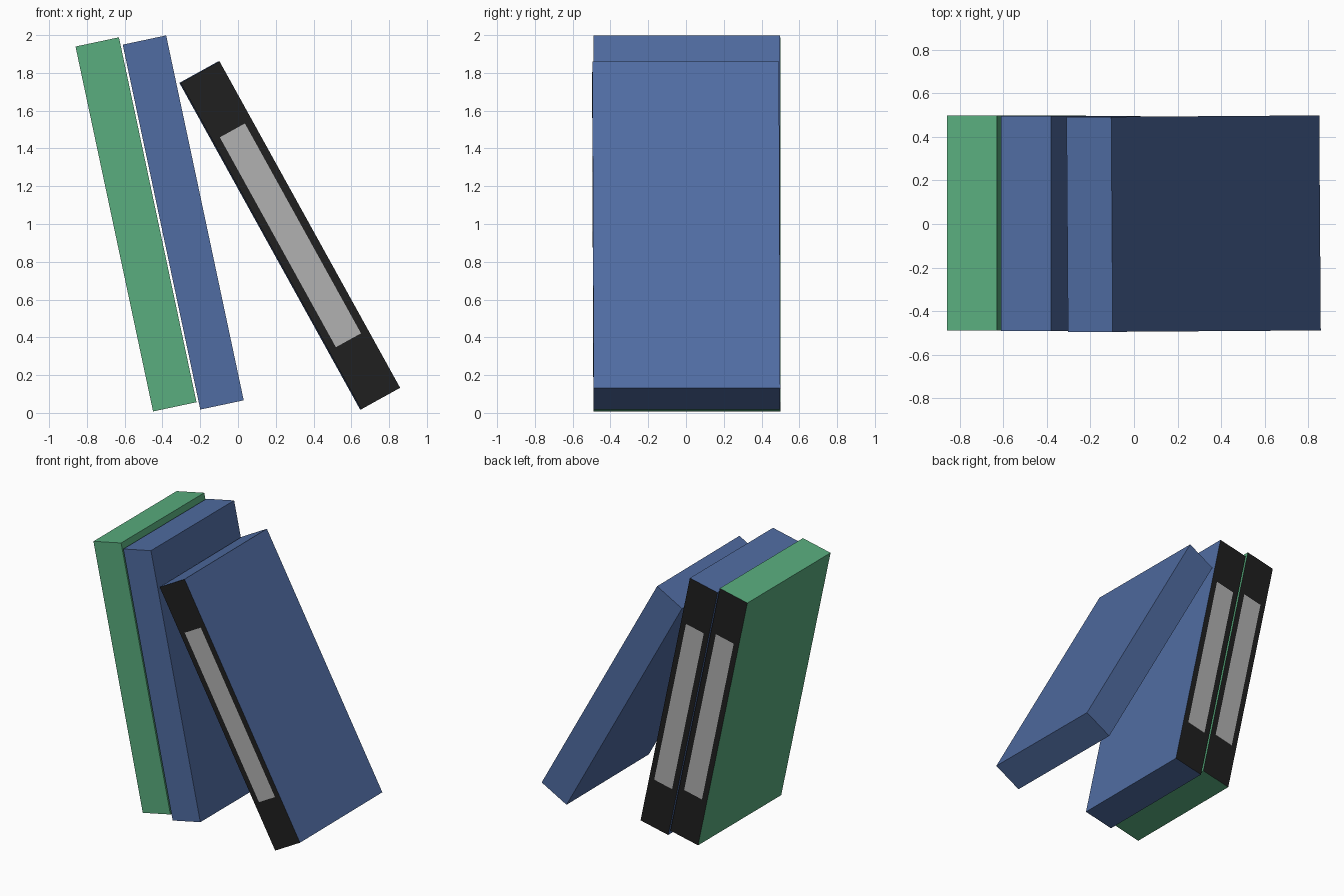
import bpy, bmesh, math
from mathutils import Vector

if "Cube" in bpy.data.objects:
    bpy.data.objects.remove(bpy.data.objects["Cube"])

WIDTH, DEPTH, HEIGHT = 0.235, 0.988, 1.975
LABEL_W, LABEL_H = 0.152, 1.27


def material(name, rgb):
    m = bpy.data.materials.new(name)
    m.diffuse_color = (*rgb, 1)
    m.use_nodes = True
    m.node_tree.nodes["Principled BSDF"].inputs["Base Color"].default_value = m.diffuse_color
    return m


green = material("green_cover", (0.10, 0.42, 0.21))
blue = material("blue_cover", (0.08, 0.15, 0.36))
black = material("black_spine", (0.014, 0.014, 0.014))
grey = material("grey_label", (0.44, 0.44, 0.44))


def boxed_volume(name, cover, x, y, z, lean, turn, spine_side):
    """Box with a black spine and a grey label set into it."""
    bm = bmesh.new()
    bmesh.ops.create_cube(bm, size=1)
    bmesh.ops.scale(bm, vec=(WIDTH, DEPTH, HEIGHT), verts=bm.verts)
    bm.normal_update()
    spine = next(f for f in bm.faces if f.normal.y * spine_side > 0.9)

    # spine border and label
    border = bmesh.ops.inset_region(bm, faces=[spine], thickness=0.04)["faces"]
    for f in border:
        f.material_index = 1
    spine.material_index = 2
    for v in spine.verts:
        v.co = Vector((math.copysign(LABEL_W / 2, v.co.x), spine_side * DEPTH / 2,
                       math.copysign(LABEL_H / 2, v.co.z)))

    mesh = bpy.data.meshes.new(name)
    bm.to_mesh(mesh)
    bm.free()
    for m in (cover, black, grey):
        mesh.materials.append(m)
    obj = bpy.data.objects.new(name, mesh)
    obj.location = (x, y, z)
    obj.rotation_euler = (0, math.radians(-lean), math.radians(turn))
    bpy.context.collection.objects.link(obj)


# two volumes leaning together, spines to the back
boxed_volume("green_volume", green, -0.54, 0.005, 0.998, 12, 0, 1)
boxed_volume("blue_volume", blue, -0.29, 0.003, 1.008, 12, 0, 1)
# third volume leaning further, spine to the front
boxed_volume("leaning_blue_volume", blue, 0.274, 0.001, 0.94, 28.95, 0.4, -1)
